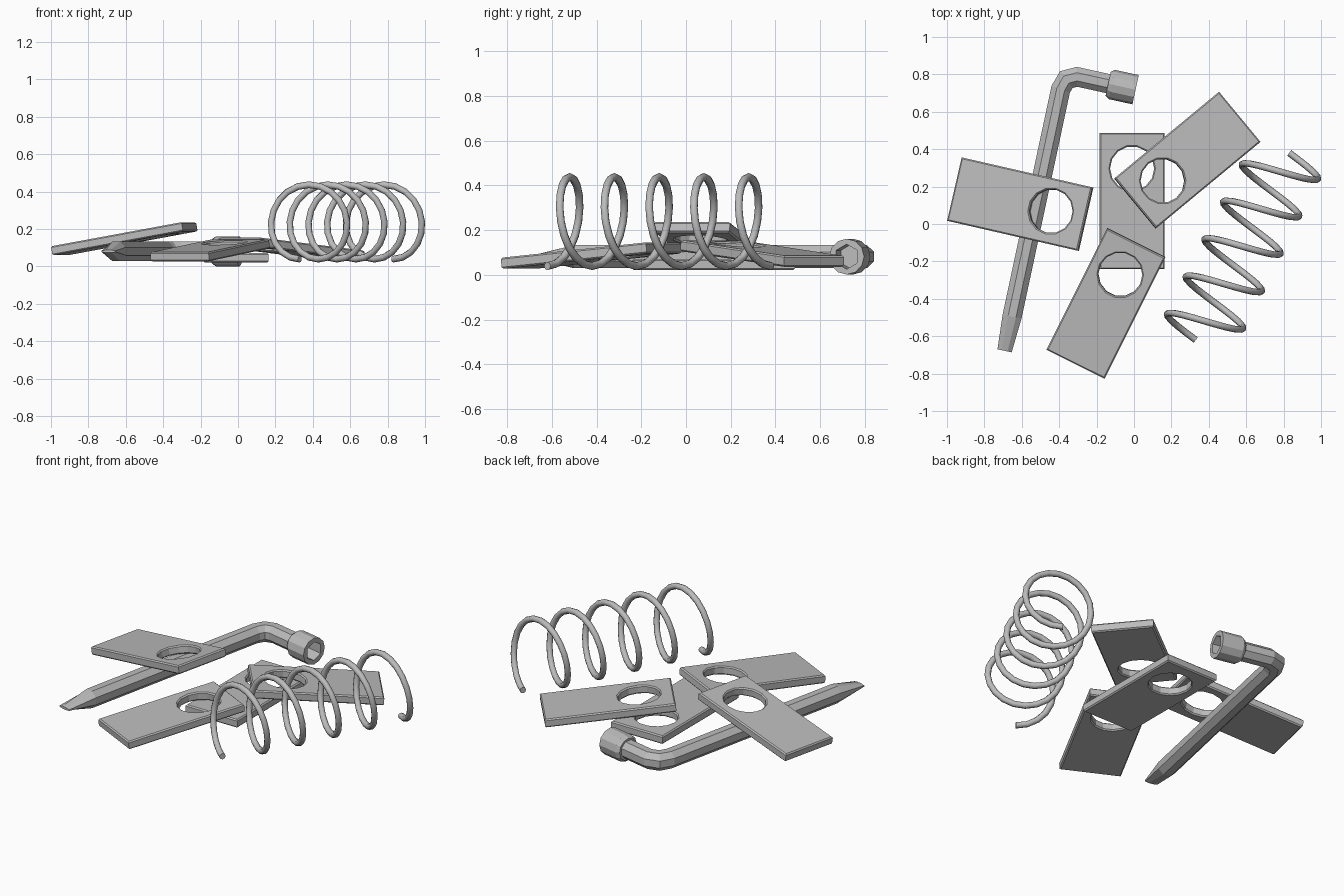
import bpy, bmesh, math
from mathutils import Vector, Matrix

if "Cube" in bpy.data.objects:
    bpy.data.objects.remove(bpy.data.objects["Cube"])

metal = bpy.data.materials.new("grey_metal")
metal.diffuse_color = (0.5, 0.5, 0.5, 1)
metal.use_nodes = True
metal.node_tree.nodes["Principled BSDF"].inputs["Base Color"].default_value = metal.diffuse_color
UP = Vector((0, 0, 1))


def finish(bm, name, smooth=False):
    bmesh.ops.recalc_face_normals(bm, faces=bm.faces)
    for f in bm.faces:
        f.smooth = smooth
    me = bpy.data.meshes.new(name)
    bm.to_mesh(me)
    bm.free()
    me.materials.append(metal)
    ob = bpy.data.objects.new(name, me)
    bpy.context.collection.objects.link(ob)
    return ob


def bridge(bm, a, b):
    n = len(a)
    for i in range(n):
        bm.faces.new((a[i], a[(i + 1) % n], b[(i + 1) % n], b[i]))


def loft(name, rings, smooth=False):
    """Skin a list of point rings and cap both ends."""
    bm = bmesh.new()
    vs = [[bm.verts.new(p) for p in r] for r in rings]
    for a, b in zip(vs, vs[1:]):
        bridge(bm, a, b)
    bm.faces.new(vs[0])
    bm.faces.new(vs[-1])
    return finish(bm, name, smooth)


def ring(c, u, v, n, phase=0.0):
    """Ellipse ring at c with half-axis vectors u and v."""
    angs = [phase + 2 * math.pi * i / n for i in range(n)]
    return [c + u * math.cos(a) + v * math.sin(a) for a in angs]


def plate(name, centre, heading, tilt):
    """Chamfered plate with a round hole near its raised end (local +y)."""
    W, L, T, B, R, N = 0.174, 0.364, 0.025, 0.007, 0.118, 14
    hy = L - 0.19
    bm = bmesh.new()
    outer, inner = [], []
    for z, b in ((-T, B), (-T + B, 0), (T - B, 0), (T, B)):
        w, l = W - b, L - b
        outer.append([bm.verts.new((x * w, y * l, z))
                      for x, y in ((-1, -1), (1, -1), (1, 1), (-1, 1))])
        inner.append([bm.verts.new(p) for p in
                      ring(Vector((0, hy, z)), Vector((R + b, 0, 0)),
                           Vector((0, R + b, 0)), N)])
    for loops in (outer, inner):
        for a, b in zip(loops, loops[1:]):
            bridge(bm, a, b)
    for k in (0, -1):
        edges = []
        for lp in (outer[k], inner[k]):
            edges += [bm.edges.get((lp[i], lp[i - 1])) for i in range(len(lp))]
        bmesh.ops.triangle_fill(bm, edges=edges, use_beauty=True,
                                normal=UP if k else -UP)
    ob = finish(bm, name)
    ob.matrix_world = (Matrix.Translation(centre)
                       @ Matrix.Rotation(math.radians(heading - 90), 4, 'Z')
                       @ Matrix.Rotation(math.radians(tilt), 4, 'X'))


# Four loose plates
plate("plate_bottom", (-0.01, 0.123, 0.046), 90, 0)
plate("plate_front", (-0.15, -0.424, 0.086), 63.5, 5.4)
plate("plate_left", (-0.608, 0.106, 0.148), -12.9, 10.2)
plate("plate_right", (0.285, 0.341, 0.095), 219.6, 5.5)

# Wrench bar: chisel tip, straight shaft, elbow, short arm
Z = 0.081
path = [(-0.692, -0.678), (-0.652, -0.495), (-0.392, 0.72),
        (-0.362, 0.772), (-0.305, 0.787), (-0.10, 0.742)]
path = [Vector((x, y, Z)) for x, y in path]
rings = []
for i, p in enumerate(path):
    d0 = (p - path[max(i - 1, 0)]).normalized()
    d1 = (path[min(i + 1, len(path) - 1)] - p).normalized()
    t = (d0 + d1).normalized()
    side = t.cross(UP)
    d = d1 if d1.length else d0
    r = 0.056
    su, sv = (0.042, 0.008) if i == 0 else (r / max(side.dot(d.cross(UP)), 0.5), r)
    rings.append(ring(p, side * su, UP * sv, 8, math.pi / 8))
loft("wrench_bar", rings)

# Wrench socket with a hexagonal bore
ax = Vector((0.977, -0.213, 0))
sd = ax.cross(UP)
base = Vector((-0.138, 0.750, Z))
rings = []
for s, r, hexa in ((0, 0.066, 0), (0.02, 0.08, 0), (0.15, 0.08, 0),
                   (0.15, 0.056, 1), (0.05, 0.056, 1)):
    pts = ring(base + ax * s, sd * r, UP * r, 12)
    if hexa:
        c = base + ax * s
        pts = [c + (p - c) * (math.cos(math.pi / 6) if i % 2 == 0 else 1)
               for i, p in enumerate(pts)]
    rings.append(pts)
loft("wrench_socket", rings)

# Coil spring lying on its side
start = Vector((0.33, -0.62, 0.238))
step = Vector((0.1, 0.2, 0))
axis = step.normalized()
left = Vector((-0.894, 0.447, 0))
TURNS, SEG, RAD, WIRE = 5, 20, 0.199, 0.018
rings = []
for i in range(TURNS * SEG + 1):
    a = 2 * math.pi * i / SEG
    radial = left * math.sin(a) - UP * math.cos(a)
    tangent = ((left * math.cos(a) + UP * math.sin(a)) * RAD
               + step / (2 * math.pi)).normalized()
    c = start + step * (i / SEG) + radial * RAD
    rings.append(ring(c, radial * WIRE, tangent.cross(radial) * WIRE, 8))
spring = loft("spring", rings, True)
for f in spring.data.polygons:
    if len(f.vertices) > 4:
        f.use_smooth = False
